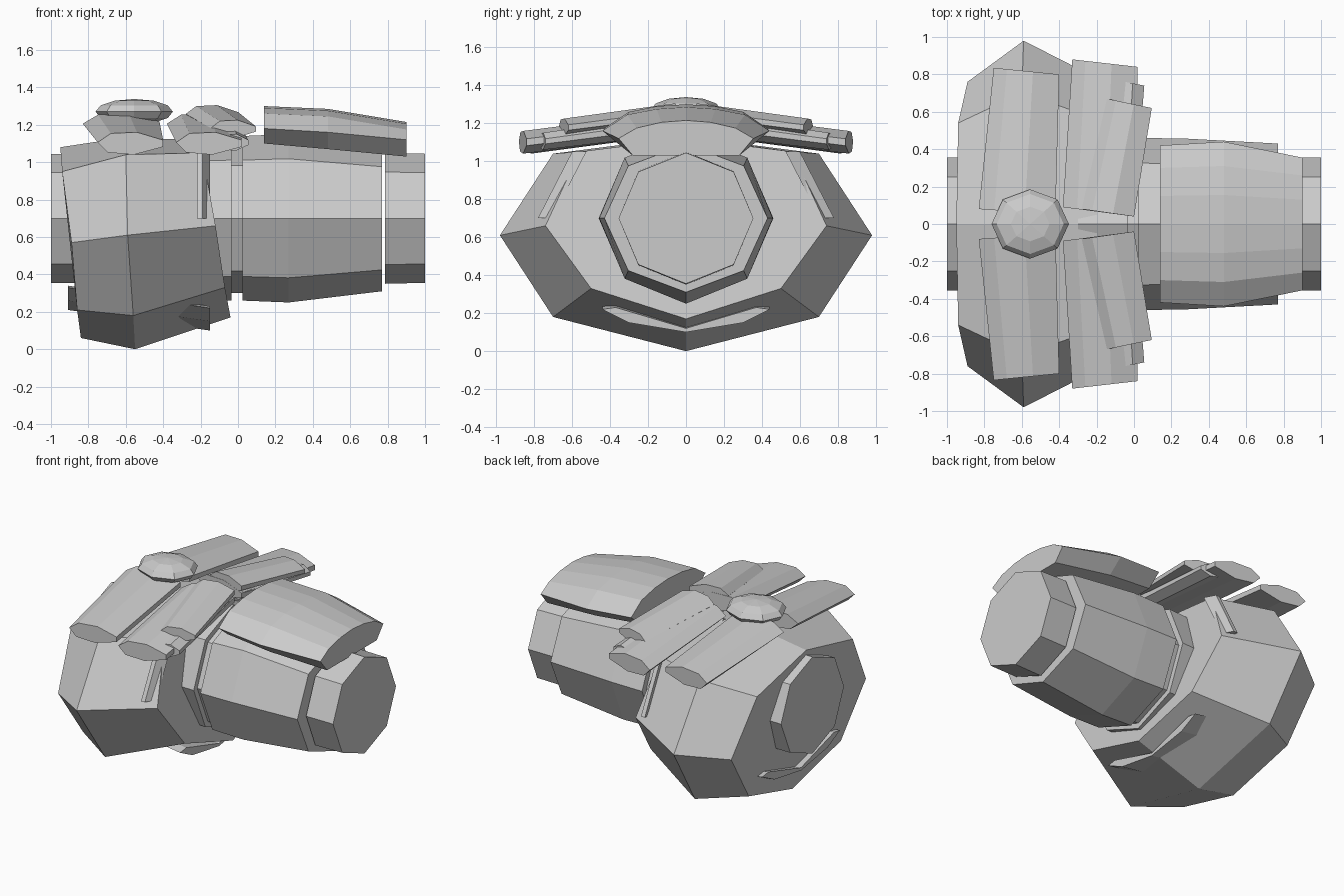
import bpy, bmesh, math

if "Cube" in bpy.data.objects:
    bpy.data.objects.remove(bpy.data.objects["Cube"])

grey = bpy.data.materials.new("plain_grey")
grey.diffuse_color = (0.6, 0.6, 0.6, 1)
grey.use_nodes = True
grey.node_tree.nodes["Principled BSDF"].inputs["Base Color"].default_value = grey.diffuse_color


def finish(name, bm):
    bmesh.ops.recalc_face_normals(bm, faces=bm.faces)
    mesh = bpy.data.meshes.new(name)
    bm.to_mesh(mesh)
    bm.free()
    mesh.materials.append(grey)
    obj = bpy.data.objects.new(name, mesh)
    bpy.context.collection.objects.link(obj)
    return obj


def loft(name, rings):
    """Skin a list of equal-length point loops and cap both ends."""
    bm = bmesh.new()
    loops = [[bm.verts.new(p) for p in ring] for ring in rings]
    n = len(loops[0])
    for a, b in zip(loops, loops[1:]):
        for i in range(n):
            j = (i + 1) % n
            bm.faces.new((a[i], a[j], b[j], b[i]))
    bm.faces.new(loops[0])
    bm.faces.new(loops[-1])
    return finish(name, bm)


def octagon(x, ry, rz):
    return [(x, ry * math.sin(i * math.pi / 4), 0.70 + rz * math.cos(i * math.pi / 4))
            for i in range(8)]


def symmetric(half):
    """Close a half loop, given from top centre to bottom centre, across y = 0."""
    return half + [(x, -y, z) for x, y, z in reversed(half[1:-1])]


# Bulging shoulder shell, slanted so that its underside leans right
loft("shoulder_shell", [
    symmetric([(-0.95, 0, 1.08), (-0.94, 0.54, 0.95), (-0.89, 0.76, 0.57),
               (-0.86, 0.52, 0.21), (-0.84, 0, 0.06)]),
    symmetric([(-0.62, 0, 1.13), (-0.60, 0.70, 1.04), (-0.59, 0.98, 0.61),
               (-0.56, 0.70, 0.18), (-0.55, 0, 0.0)]),
    symmetric([(-0.20, 0, 1.12), (-0.19, 0.56, 1.05), (-0.12, 0.74, 0.66),
               (-0.07, 0.50, 0.33), (-0.04, 0, 0.17)]),
])

# Octagonal arm parts along x
loft("left_end", [octagon(-1.0, 0.355, 0.345), octagon(-0.70, 0.355, 0.345)])
loft("inner_collar", [octagon(-0.30, 0.44, 0.43), octagon(-0.035, 0.45, 0.44)])
loft("collar_joint", [octagon(-0.05, 0.41, 0.40), octagon(0.04, 0.41, 0.40)])
loft("arm_sleeve", [octagon(0.025, 0.46, 0.44), octagon(0.27, 0.457, 0.45),
                    octagon(0.77, 0.43, 0.39)])
loft("right_end", [octagon(0.787, 0.355, 0.35), octagon(1.0, 0.355, 0.345)])


# Faceted guard above the sleeve
def guard_ring(x, wide, top, base, z_top, z_mid, z_base):
    return symmetric([(x, 0, z_top), (x, top * 0.5, z_top - 0.01), (x, top, z_top - 0.04),
                      (x, wide, z_mid), (x, base, z_base), (x, 0, z_base)])


loft("arm_guard", [guard_ring(0.14, 0.42, 0.30, 0.32, 1.30, 1.18, 1.10),
                   guard_ring(0.48, 0.44, 0.31, 0.33, 1.285, 1.16, 1.07),
                   guard_ring(0.90, 0.355, 0.26, 0.28, 1.215, 1.12, 1.03)])


# Radiating plates: each end is (left x, right x, left y, right y, base z, top z)
def plate_end(xl, xr, yl, yr, zb, zt):
    loop = []
    for t, h in ((0, 0.55), (0.2, 0.95), (0.6, 1), (1, 0.65), (1, 0.35), (0.55, 0), (0.15, 0.1)):
        loop.append((xl + t * (xr - xl), yl + t * (yr - yl), zb + h * (zt - zb)))
    return loop


plates = {
    "rear_plate": ((-0.83, -0.42, 0.08, 0.05, 1.14, 1.26), (-0.75, -0.40, 0.835, 0.80, 1.04, 1.16)),
    "main_plate": ((-0.38, 0.0, 0.09, 0.04, 1.14, 1.26), (-0.33, 0.02, 0.88, 0.84, 1.04, 1.16)),
    "side_plate": ((-0.12, 0.0, 0.10, 0.06, 1.14, 1.25), (-0.10, 0.055, 0.77, 0.74, 1.06, 1.15)),
    "upper_plate": ((-0.28, 0.0, 0.08, 0.04, 1.20, 1.305), (-0.145, 0.095, 0.67, 0.62, 1.13, 1.225)),
}
for name, (inner, outer) in plates.items():
    for side, s in (("back", 1), ("front", -1)):
        loft(f"{name}_{side}", [[(x, s * y, z) for x, y, z in plate_end(*end)]
                                for end in (inner, outer)])

# Flattened dome where the plates meet
bm = bmesh.new()
bmesh.ops.create_uvsphere(bm, u_segments=8, v_segments=6, radius=1)
for v in bm.verts:
    v.co = (-0.555 + 0.207 * v.co.x, 0.185 * v.co.y, 1.27 + 0.068 * v.co.z)
finish("plate_dome", bm)


# Chevron bar passing through the lower shell
def chevron(x, dz):
    return [(x, y, z + dz) for y, z in ((0, 0.12), (0.37, 0.23), (0.44, 0.22), (0.30, 0.15),
                                        (0, 0.10), (-0.30, 0.15), (-0.44, 0.22), (-0.37, 0.23))]


loft("lower_chevron", [chevron(-0.91, 0.11), chevron(-0.15, 0)])

# Slim ribs on the shell's inner edge
for side, s in (("back", 1), ("front", -1)):
    loft(f"shell_rib_{side}", [[(x, s * y, z) for x, y in
                                ((-0.22, yc - 0.06), (-0.15, yc - 0.06),
                                 (-0.19, yc + 0.015), (-0.22, yc + 0.015))]
                               for yc, z in ((0.585, 1.05), (0.765, 0.70))])
